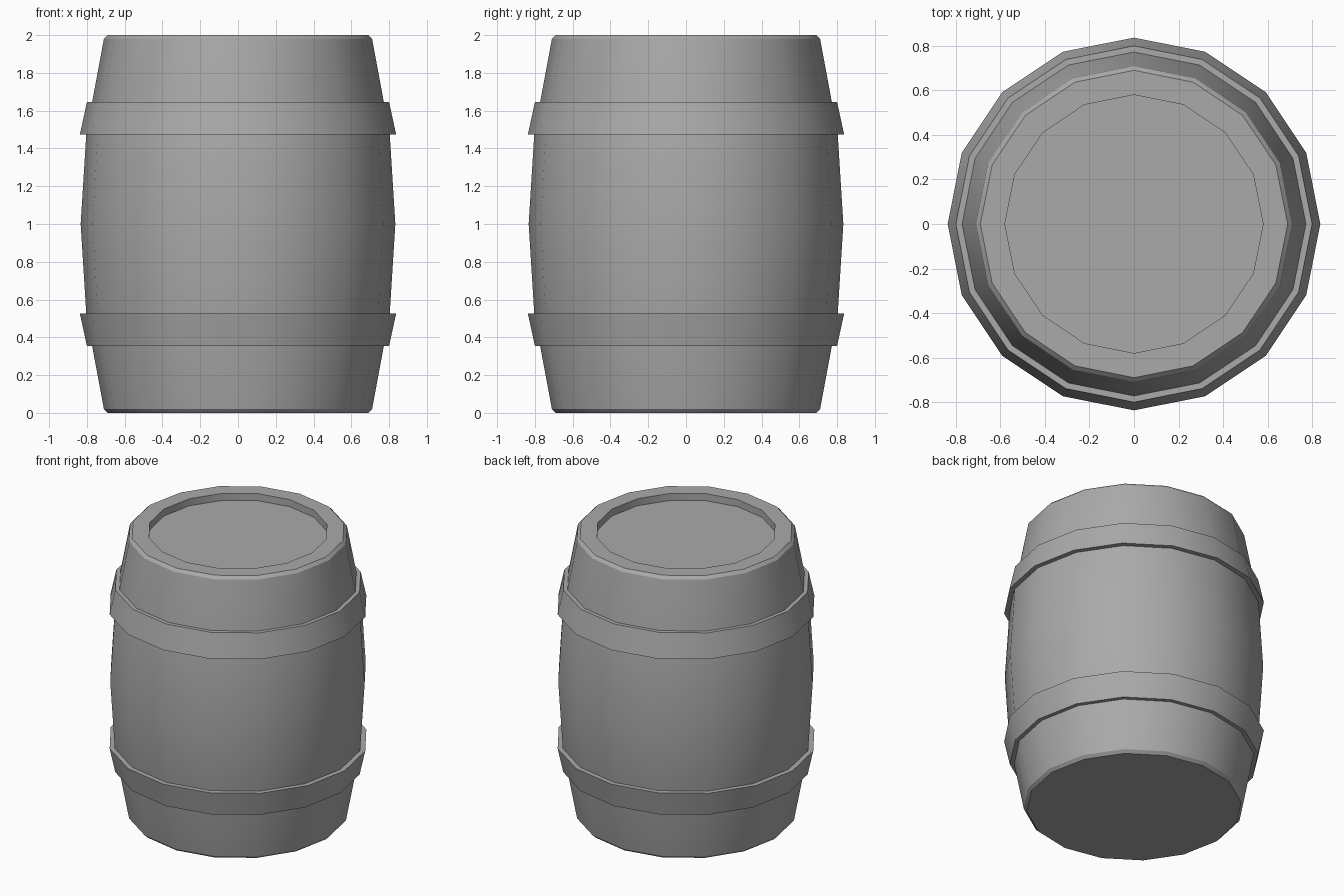
import bpy
import bmesh
from math import cos, sin, tau, radians

SIDES = 16

cube = bpy.data.objects.get("Cube")
if cube:
    bpy.data.objects.remove(cube, do_unlink=True)

# Single flat grey
grey = bpy.data.materials.new("grey")
grey.use_nodes = True
colour = (0.4, 0.4, 0.4, 1)
grey.diffuse_color = colour
grey.node_tree.nodes["Principled BSDF"].inputs["Base Color"].default_value = colour


def lathe(name, profile, closed):
    """Revolve (radius, height) points; closed joins the last ring to the first, otherwise ends are capped."""
    bm = bmesh.new()
    rings = [[bm.verts.new((r * cos(tau * i / SIDES), r * sin(tau * i / SIDES), z))
              for i in range(SIDES)] for r, z in profile]
    pairs = list(zip(rings, rings[1:]))
    if closed:
        pairs.append((rings[-1], rings[0]))
    else:
        bm.faces.new(rings[0][::-1])
        bm.faces.new(rings[-1])
    for a, b in pairs:
        for i in range(SIDES):
            j = (i + 1) % SIDES
            bm.faces.new((a[i], a[j], b[j], b[i]))
    bmesh.ops.recalc_face_normals(bm, faces=bm.faces)
    mesh = bpy.data.meshes.new(name)
    bm.to_mesh(mesh)
    bm.free()
    mesh.materials.append(grey)
    obj = bpy.data.objects.new(name, mesh)
    bpy.context.collection.objects.link(obj)
    bpy.ops.object.select_all(action="DESELECT")
    obj.select_set(True)
    bpy.context.view_layer.objects.active = obj
    bpy.ops.object.shade_smooth_by_angle(angle=radians(30))
    return obj


# Bulging body with chamfered ends and a recessed lid
lathe("barrel_body", [(0.69, 0), (0.71, 0.02), (0.803, 0.52), (0.833, 1),
                      (0.803, 1.48), (0.71, 1.98), (0.69, 2),
                      (0.58, 2), (0.58, 1.95)], closed=False)

# Hoops, mirrored about mid height, wider towards the middle
hoop = [(0.75, 1.645), (0.80, 1.645), (0.837, 1.475), (0.78, 1.475)]
lathe("upper_hoop", hoop, closed=True)
lathe("lower_hoop", [(r, 2 - z) for r, z in hoop], closed=True)
